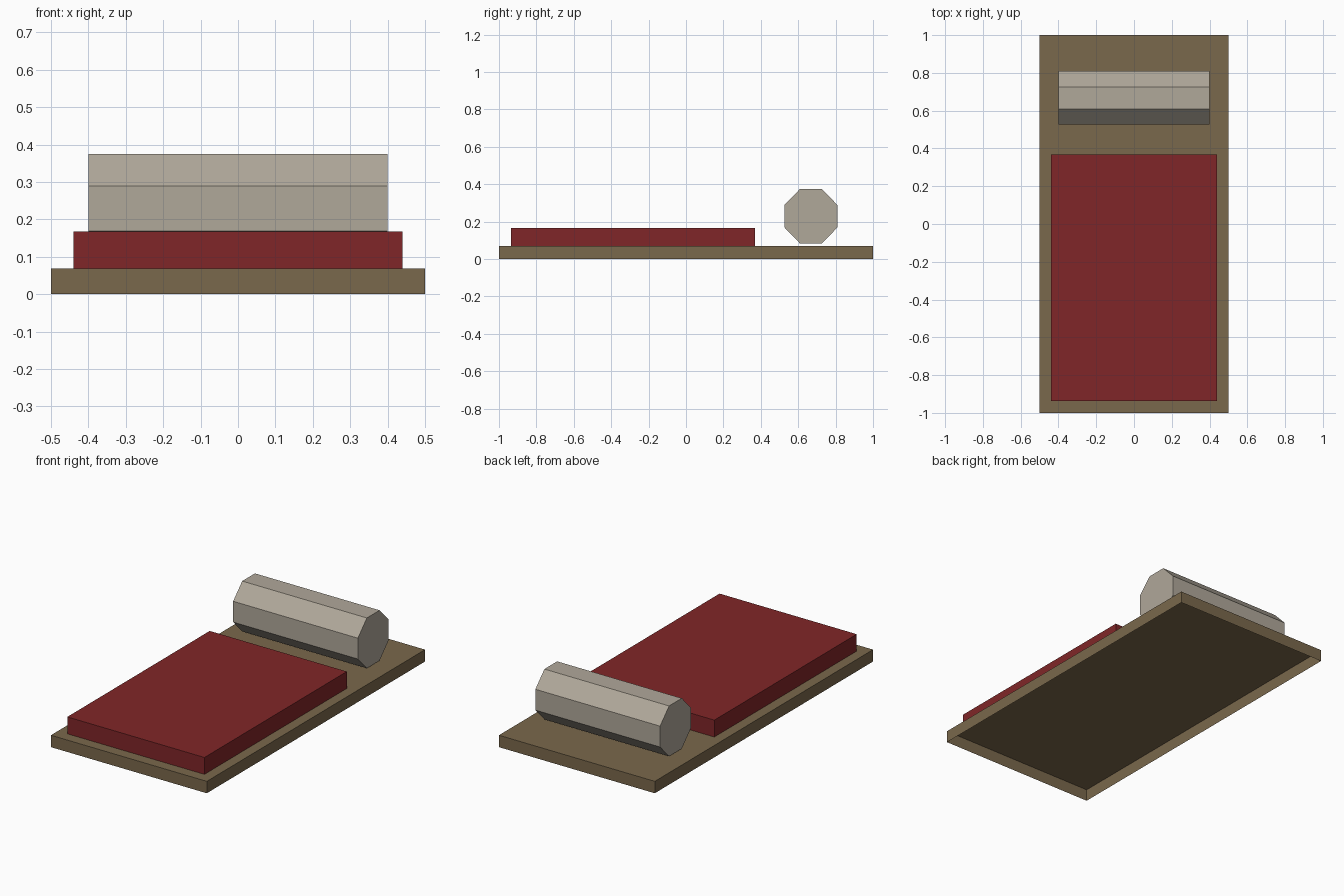
import bpy, bmesh, math
from mathutils import Matrix

if "Cube" in bpy.data.objects:
    bpy.data.objects.remove(bpy.data.objects["Cube"])


def material(name, srgb):
    mat = bpy.data.materials.new(name)
    lin = [((c / 255 + 0.055) / 1.055) ** 2.4 for c in srgb]
    mat.diffuse_color = (*lin, 1)
    mat.use_nodes = True
    mat.node_tree.nodes["Principled BSDF"].inputs["Base Color"].default_value = mat.diffuse_color
    return mat


def add_object(name, bm, mat):
    mesh = bpy.data.meshes.new(name)
    bm.to_mesh(mesh)
    bm.free()
    mesh.materials.append(mat)
    bpy.context.collection.objects.link(bpy.data.objects.new(name, mesh))


def open_box(name, lo, hi, mat):
    """Box without a bottom face."""
    bm = bmesh.new()
    size = [b - a for a, b in zip(lo, hi)]
    mid = [(a + b) / 2 for a, b in zip(lo, hi)]
    bmesh.ops.create_cube(bm, size=1, matrix=Matrix.Translation(mid) @ Matrix.Diagonal((*size, 1)))
    bm.normal_update()
    bottom = [f for f in bm.faces if f.normal.z < -0.5]
    bmesh.ops.delete(bm, geom=bottom, context='FACES_ONLY')
    add_object(name, bm, mat)


wood = material("brown wood", (122, 104, 76))
cloth = material("dark red cloth", (128, 38, 40))
linen = material("pale linen", (176, 168, 154))

# Bed base, hollow underneath, and the mattress on it
open_box("bed_base", (-0.5, -1, 0), (0.5, 1, 0.069), wood)
open_box("mattress", (-0.44, -0.936, 0.069), (0.44, 0.369, 0.167), cloth)

# Eight-sided bolster pillow lying along x
bm = bmesh.new()
r = 1 / math.cos(math.pi / 8)
place = (Matrix.Translation((0, 0.668, 0.229)) @ Matrix.Diagonal((1, 0.141, 0.146, 1))
         @ Matrix.Rotation(math.pi / 2, 4, 'Y') @ Matrix.Rotation(math.pi / 8, 4, 'Z'))
bmesh.ops.create_cone(bm, cap_ends=True, segments=8, radius1=r, radius2=r, depth=0.8, matrix=place)
bmesh.ops.recalc_face_normals(bm, faces=bm.faces)
add_object("bolster_pillow", bm, linen)
